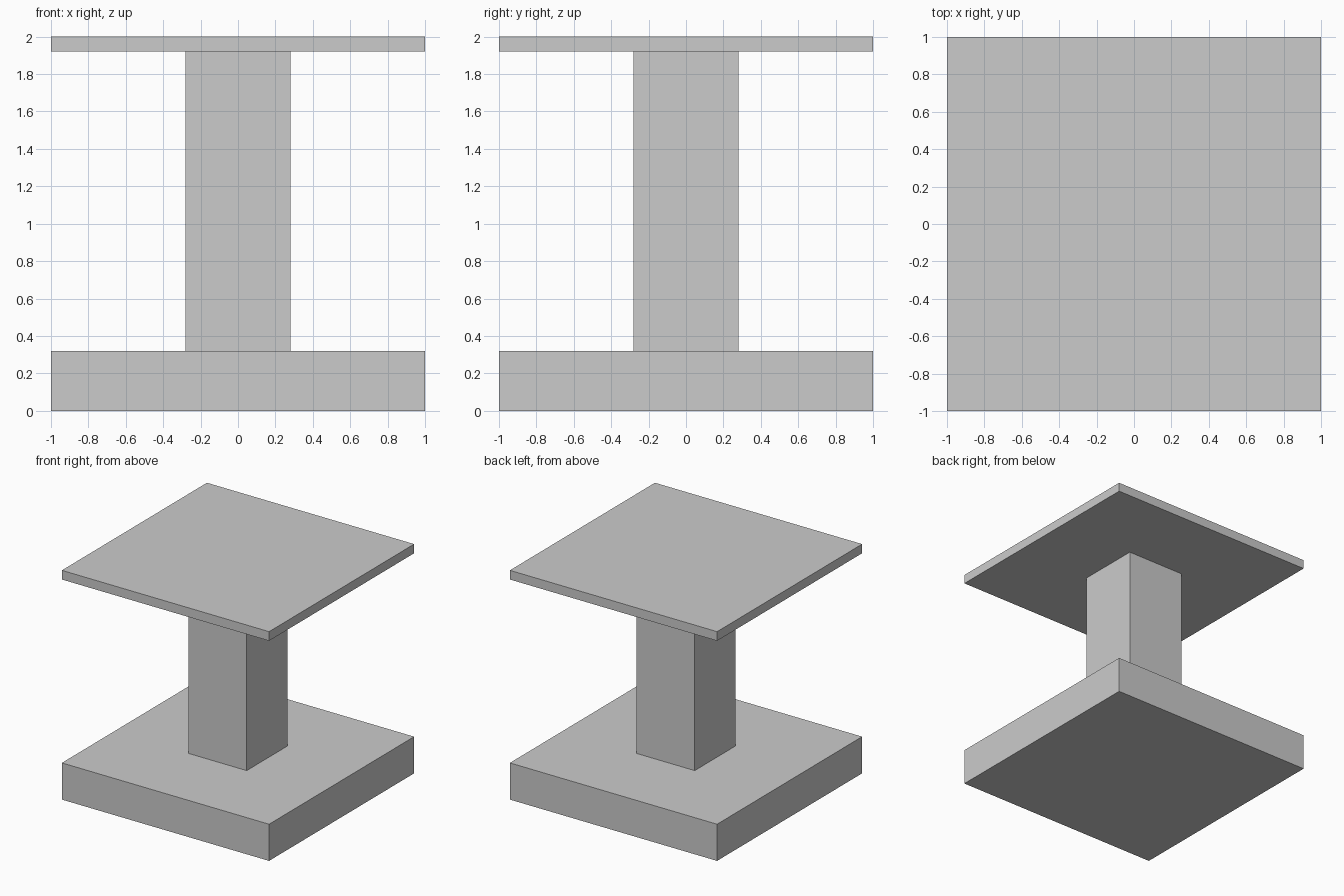
import bpy

if "Cube" in bpy.data.objects:
    bpy.data.objects.remove(bpy.data.objects["Cube"])


def block(name, width, z0, z1):
    """Square block centred on the z axis, spanning z0 to z1."""
    bpy.ops.mesh.primitive_cube_add(size=1, location=(0, 0, (z0 + z1) / 2))
    ob = bpy.context.object
    ob.name = name
    ob.scale = (width, width, z1 - z0)
    bpy.ops.object.transform_apply(location=False, rotation=False, scale=True)
    return ob


# Thick plinth, square column and thin top slab
block("base", 2.0, 0.0, 0.32)
block("column", 0.56, 0.32, 1.92)
block("top_slab", 2.0, 1.92, 2.0)
